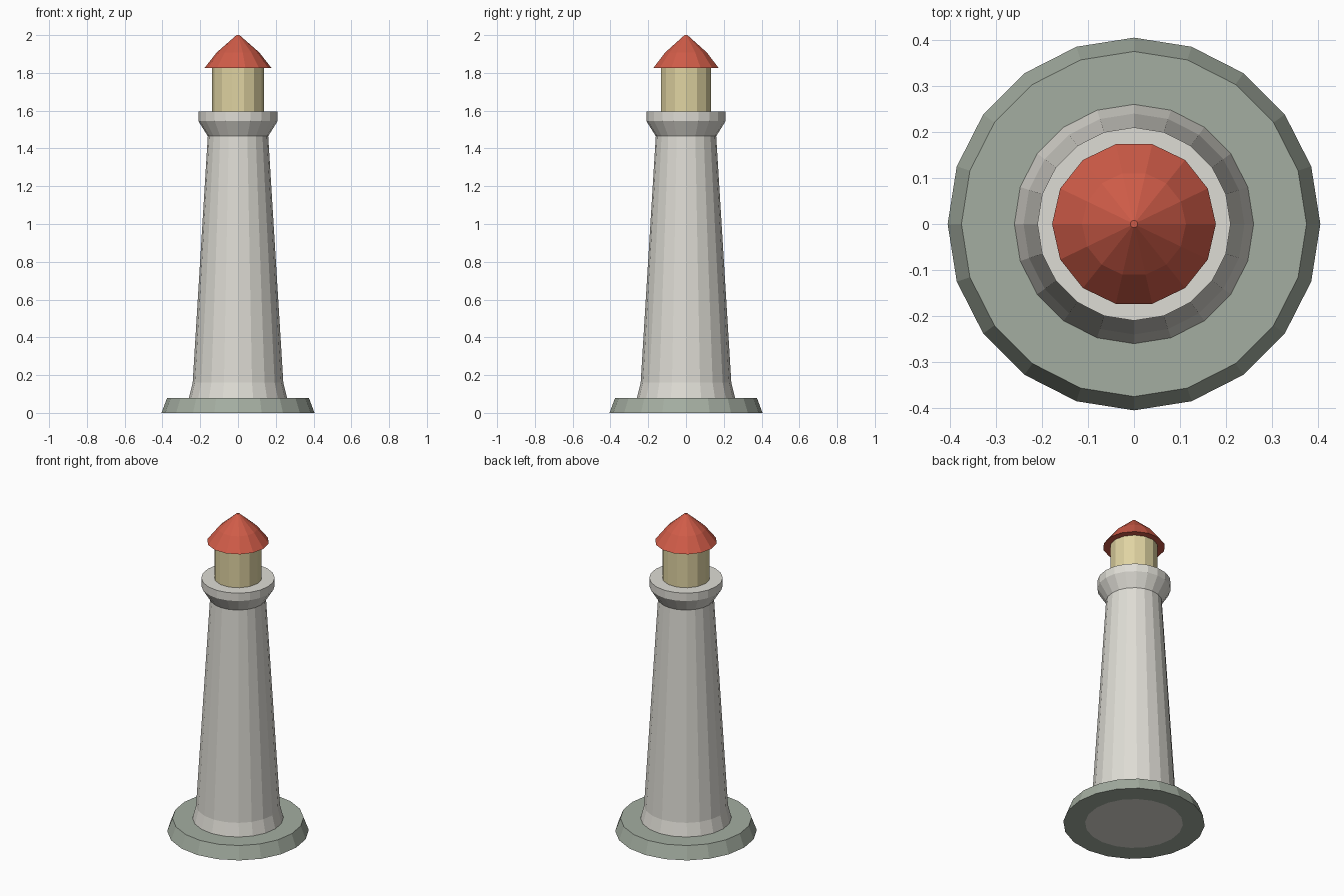
import bpy
import bmesh
from math import cos, sin, tau

cube = bpy.data.objects.get("Cube")
if cube:
    bpy.data.objects.remove(cube, do_unlink=True)


def make_material(name, rgb):
    mat = bpy.data.materials.new(name)
    mat.use_nodes = True
    color = (*rgb, 1.0)
    mat.diffuse_color = color
    mat.node_tree.nodes["Principled BSDF"].inputs["Base Color"].default_value = color
    return mat


def lathe(name, profile, sides, mat, caps=True):
    """Turn a bottom-to-top (radius, height) profile into a faceted solid."""
    bm = bmesh.new()
    rings = [[bm.verts.new((r * cos(tau * i / sides), r * sin(tau * i / sides), z))
              for i in range(sides)] for r, z in profile]
    for low, high in zip(rings, rings[1:]):
        for i in range(sides):
            j = (i + 1) % sides
            bm.faces.new((low[i], low[j], high[j], high[i]))
    if caps:
        bm.faces.new(rings[0][::-1])
        bm.faces.new(rings[-1])
    mesh = bpy.data.meshes.new(name)
    bm.to_mesh(mesh)
    bm.free()
    mesh.materials.append(mat)
    obj = bpy.data.objects.new(name, mesh)
    bpy.context.collection.objects.link(obj)
    return obj


stone = make_material("mossy stone", (0.37, 0.42, 0.355))
plaster = make_material("pale plaster", (0.73, 0.715, 0.66))
glow = make_material("lantern yellow", (0.745, 0.655, 0.36))
red = make_material("roof red", (0.63, 0.107, 0.065))

# Foundation collar, fitted around the foot of the tower
lathe("foundation", [(0.28, 0), (0.405, 0), (0.375, 0.08), (0.25, 0.08)],
      20, stone, caps=False)

# Tapered tower with a splayed foot and a flared gallery
lathe("tower", [(0.28, 0), (0.26, 0.08), (0.24, 0.16), (0.16, 1.465),
                (0.21, 1.545), (0.21, 1.595)], 20, plaster)

# Lantern room and its two-pitch roof
lathe("lantern_room", [(0.137, 1.59), (0.137, 1.83)], 14, glow)
lathe("roof", [(0.178, 1.825), (0.113, 1.908), (0.008, 2.0)], 14, red)
